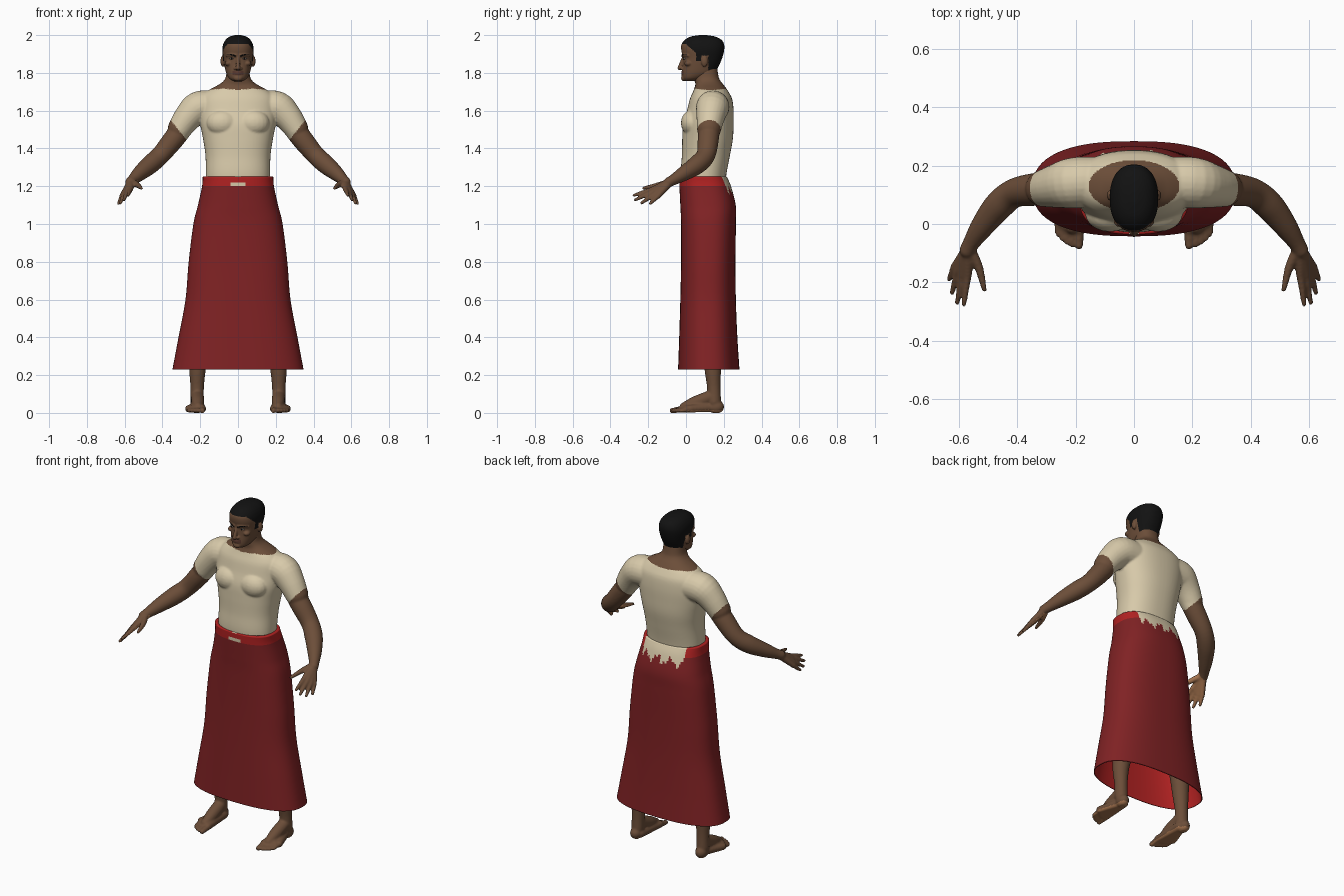
import bpy, bmesh, math
from mathutils import Vector

if "Cube" in bpy.data.objects:
    bpy.data.objects.remove(bpy.data.objects["Cube"])


def material(name, r, g, b):
    lin = [((c / 255 + 0.055) / 1.055) ** 2.4 for c in (r, g, b)] + [1]
    m = bpy.data.materials.new(name)
    m.use_nodes = True
    m.diffuse_color = lin
    bsdf = m.node_tree.nodes["Principled BSDF"]
    bsdf.inputs["Base Color"].default_value = lin
    bsdf.inputs["Roughness"].default_value = 0.8
    return m


SKIN = material("brown skin", 108, 78, 57)
PALM = material("light palm skin", 168, 118, 80)
SHIRT = material("cream cloth", 216, 202, 170)
SKIRT = material("dark red cloth", 128, 34, 36)
BELT = material("bright red cloth", 178, 34, 34)
HAIR = material("black hair", 18, 18, 18)
EYE = material("eye white", 170, 160, 150)
LIPS = material("lip brown", 88, 56, 46)


def dense(rows, step=0.02):
    """Catmull-Rom subdivision of a list of equal-length tuples."""
    out = []
    for i in range(len(rows) - 1):
        a, b, c, d = (rows[max(0, min(len(rows) - 1, j))] for j in range(i - 1, i + 3))
        k = max(1, math.ceil(math.dist(b[:3], c[:3]) / step))
        for s in range(k):
            t = s / k
            out.append([q + t / 2 * (r - p + t * (2 * p - 5 * q + 4 * r - s4 + t * (3 * (q - r) + s4 - p)))
                        for p, q, r, s4 in zip(a, b, c, d)])
    return out + [list(rows[-1])]


def skin_rings(bm, rings, cap=True):
    vs = [[bm.verts.new(p) for p in ring] for ring in rings]
    n = len(vs[0])
    for a, b in zip(vs, vs[1:]):
        for i in range(n):
            bm.faces.new((a[i], a[(i + 1) % n], b[(i + 1) % n], b[i]))
    if cap:
        bm.faces.new(vs[0][::-1])
        bm.faces.new(vs[-1])


def loft(bm, rows, power=2.3, seg=64, cap=True):
    """Rows are z, half width, front y, back y."""
    rings = []
    for z, w, f, b in rows:
        ring = []
        for i in range(seg):
            a = math.tau * i / seg
            c, s = (math.copysign(abs(v) ** (2 / power), v) for v in (math.cos(a), math.sin(a)))
            ring.append((w * c, (f + b) / 2 + (b - f) / 2 * s, z))
        rings.append(ring)
    skin_rings(bm, rings, cap)


def ball(bm, loc, size):
    made = bmesh.ops.create_uvsphere(bm, u_segments=20, v_segments=12, radius=1)["verts"]
    bmesh.ops.scale(bm, vec=size, verts=made)
    bmesh.ops.translate(bm, vec=loc, verts=made)


def tube(bm, path, side=1, seg=16):
    """Path points are x, y, z, radius; both ends are rounded."""
    path = dense([(side * x, y, z, r) for x, y, z, r in path])
    pts = [Vector(p[:3]) for p in path]
    u, rings = None, []
    for i, p in enumerate(pts):
        t = (pts[min(i + 1, len(pts) - 1)] - pts[max(i - 1, 0)]).normalized()
        u = t.orthogonal() if u is None else u - t * u.dot(t)
        u.normalize()
        v = t.cross(u)
        rings.append([p + path[i][3] * (u * math.cos(a) + v * math.sin(a))
                      for a in (math.tau * k / seg for k in range(seg))])
    skin_rings(bm, rings)
    for p in (path[0], path[-1]):
        ball(bm, p[:3], [p[3]] * 3)


def finish(name, bm, mats, rule=None, voxel=0, floor=False):
    bmesh.ops.recalc_face_normals(bm, faces=bm.faces)
    me = bpy.data.meshes.new(name)
    bm.to_mesh(me)
    bm.free()
    ob = bpy.data.objects.new(name, me)
    bpy.context.collection.objects.link(ob)
    if voxel:  # fuse the overlapping volumes into one skin
        r = ob.modifiers.new("fuse", "REMESH")
        r.mode, r.voxel_size = "VOXEL", voxel
        s = ob.modifiers.new("relax", "SMOOTH")
        s.factor, s.iterations = 0.5, 4
        dg = bpy.context.evaluated_depsgraph_get()
        me = bpy.data.meshes.new_from_object(ob.evaluated_get(dg))
        ob.modifiers.clear()
        ob.data = me
    if floor:
        for v in me.vertices:
            v.co.z = max(v.co.z, 0)
    me.materials.clear()
    for m in mats:
        me.materials.append(m)
    for p in me.polygons:
        p.use_smooth = True
        p.material_index = rule(p.center, p.normal) if rule else 0
    return ob


# Upper body: torso, sleeves, arms and hands
bm = bmesh.new()
loft(bm, dense([(1.12, .165, -.01, .2), (1.25, .17, -.028, .212), (1.36, .172, -.022, .232), (1.45, .185, -.02, .248),
                (1.53, .2, -.015, .252), (1.6, .205, .005, .252), (1.66, .2, .02, .245), (1.695, .175, .035, .228),
                (1.72, .135, .045, .212), (1.742, .095, .05, .195), (1.77, .067, .045, .175), (1.83, .058, .05, .165)]))
KNUCKLES = [((.568, -.175, 1.185), (.582, -.275, 1.152)), ((.588, -.178, 1.17), (.604, -.268, 1.128)),
            ((.604, -.168, 1.156), (.622, -.235, 1.112)), ((.615, -.15, 1.146), (.632, -.19, 1.108))]
for s in (1, -1):
    ball(bm, (s * .082, .035, 1.535), (.085, .062, .07))
    tube(bm, [(.14, .145, 1.62, .085), (.21, .14, 1.615, .087), (.265, .13, 1.565, .075), (.308, .122, 1.505, .064)], s, 24)
    tube(bm, [(.27, .125, 1.54, .055), (.34, .118, 1.45, .056), (.41, .105, 1.365, .05), (.465, .06, 1.315, .05),
              (.52, -.01, 1.268, .04), (.556, -.065, 1.235, .029), (.57, -.09, 1.222, .027)], s, 24)
    for base, tip in KNUCKLES:
        tube(bm, [(.566, -.085, 1.222, .022), (*base, .0145)], s)
        tube(bm, [(*base, .0135), (*tip, .009)], s)
    tube(bm, [(.558, -.09, 1.222, .018), (.53, -.15, 1.205, .015), (.512, -.225, 1.19, .009)], s)


def upper_rule(c, n):
    x = abs(c.x)
    if c.y < -.08 and x > .4:
        return 2 if Vector((math.copysign(.72, -c.x), .2, -.66)).dot(n) > .5 else 1
    if x > .24 and .78 * x - .63 * c.z > -.698:
        return 1
    return int(c.z > 1.6 and (x / .155) ** 2 + ((c.y - .13) / .088) ** 2 < 1)


finish("shirt_and_arms", bm, [SHIRT, SKIN, PALM], upper_rule, .006)

# Head with nose, brow ridge, lips, ears and cropped hair
bm = bmesh.new()
loft(bm, dense([(1.757, .028, -.008, .06), (1.772, .048, -.018, .09), (1.8, .063, -.02, .15), (1.84, .072, -.016, .175),
                (1.88, .078, -.016, .192), (1.92, .083, -.025, .202), (1.95, .079, -.024, .202), (1.975, .066, -.006, .188),
                (1.992, .044, .025, .155), (2, .015, .07, .11)], .01))
tube(bm, [(0, -.012, 1.885, .008), (0, -.025, 1.85, .01), (0, -.033, 1.826, .012)])
loft(bm, [(1.69, .058, .05, .165), (1.84, .058, .05, .165)])
ball(bm, (0, -.012, 1.772), (.024, .014, .016))
for s in (1, -1):
    ball(bm, (s * .013, -.02, 1.823), (.01, .012, .008))
    tube(bm, [(.012, -.016, 1.892, .009), (.035, -.009, 1.897, .009), (.06, .012, 1.892, .007)], s)
    ball(bm, (s * .052, .012, 1.85), (.018, .022, .014))
    ball(bm, (s * .081, .098, 1.862), (.012, .018, .03))
for z, r in ((1.804, .006), (1.795, .007)):
    tube(bm, [(-.024, -.012, z, r * .6), (0, -.02, z, r), (.024, -.012, z, r * .6)])


def head_rule(c, n):
    x, y, z = abs(c.x), c.y, c.z
    if y < -.01 and x < .028 and 1.789 < z < 1.81:
        return 2
    if y < .055:
        line = 1.953 - .9 * max(0, y)
    elif y < .08:
        line = 1.862
    elif y < .118:
        line = 1.892
    else:
        line = 1.803
    return int(z > line)


finish("head", bm, [SKIN, HAIR, LIPS], head_rule, .004)

# Eyes and eyebrows
for s, side in ((1, "left"), (-1, "right")):
    bm = bmesh.new()
    ball(bm, (s * .034, -.007, 1.876), (.013, .008, .0045))
    finish(side + "_eye", bm, [EYE])
    bm = bmesh.new()
    ball(bm, (s * .034, -.0125, 1.876), (.005, .004, .0045))
    finish(side + "_pupil", bm, [HAIR])
    bm = bmesh.new()
    tube(bm, [(.014, -.022, 1.889, .0035), (.035, -.015, 1.897, .004), (.058, .005, 1.895, .003)], s)
    finish(side + "_eyebrow", bm, [HAIR])

# Skirt with belt band, ragged shirt tail at the back
bm = bmesh.new()
rows = dense([(.23, .347, -.042, .283), (.4, .315, -.036, .272), (.6, .278, -.03, .264), (.8, .261, -.026, .262),
              (1, .236, -.026, .264), (1.1, .212, -.03, .263), (1.2, .19, -.035, .238), (1.25, .187, -.036, .216)], .008)
loft(bm, rows + [(1.252, .165, -.02, .205)], 2.5, 128, cap=False)


def skirt_rule(c, n):
    x, z = abs(c.x), c.z
    tail = c.y > .12 and x < .135 and z > 1.172 + .02 * math.sin(75 * c.x) + .012 * math.sin(190 * c.x)
    knot = c.y < 0 and (x < .05 - 2 * abs(z - 1.209) and 1.2 < z < 1.218 or x < .008 and z > 1.225)
    if tail or knot:
        return 2
    return 1 if z > 1.2 else 0


skirt = finish("skirt", bm, [SKIRT, BELT, SHIRT, BELT], skirt_rule)
lining = skirt.modifiers.new("lining", "SOLIDIFY")
lining.thickness, lining.offset, lining.material_offset = .004, -1, 3

# Legs and bare feet
TOES = [(.188, -.074, .014), (.212, -.07, .0105), (.23, -.062, .01), (.246, -.05, .0095), (.261, -.034, .009)]
for s, side in ((1, "left"), (-1, "right")):
    bm = bmesh.new()
    tube(bm, [(.217, .15, .06, .036), (.216, .147, .14, .036), (.214, .142, .24, .045), (.2, .145, .38, .056),
              (.175, .12, .58, .058), (.13, .11, .85, .08), (.11, .11, 1.05, .085)], s, 24)
    ball(bm, (s * .218, .16, .032), (.034, .042, .036))
    tube(bm, [(.215, .13, .085, .035), (.213, .05, .055, .034), (.212, -.01, .032, .024)], s)
    for x, y, r in TOES:
        tube(bm, [(.2 + .17 * (x - .188), .15, .03, .026), (x, y + .055, .022, .02)], s)
        tube(bm, [(x, y + .055, .02, r + .004), (x, y, .012, r)], s)
    finish(side + "_leg_and_foot", bm, [SKIN, PALM], lambda c, n: int(c.z < .03 and n.z < -.5), .006, True)
